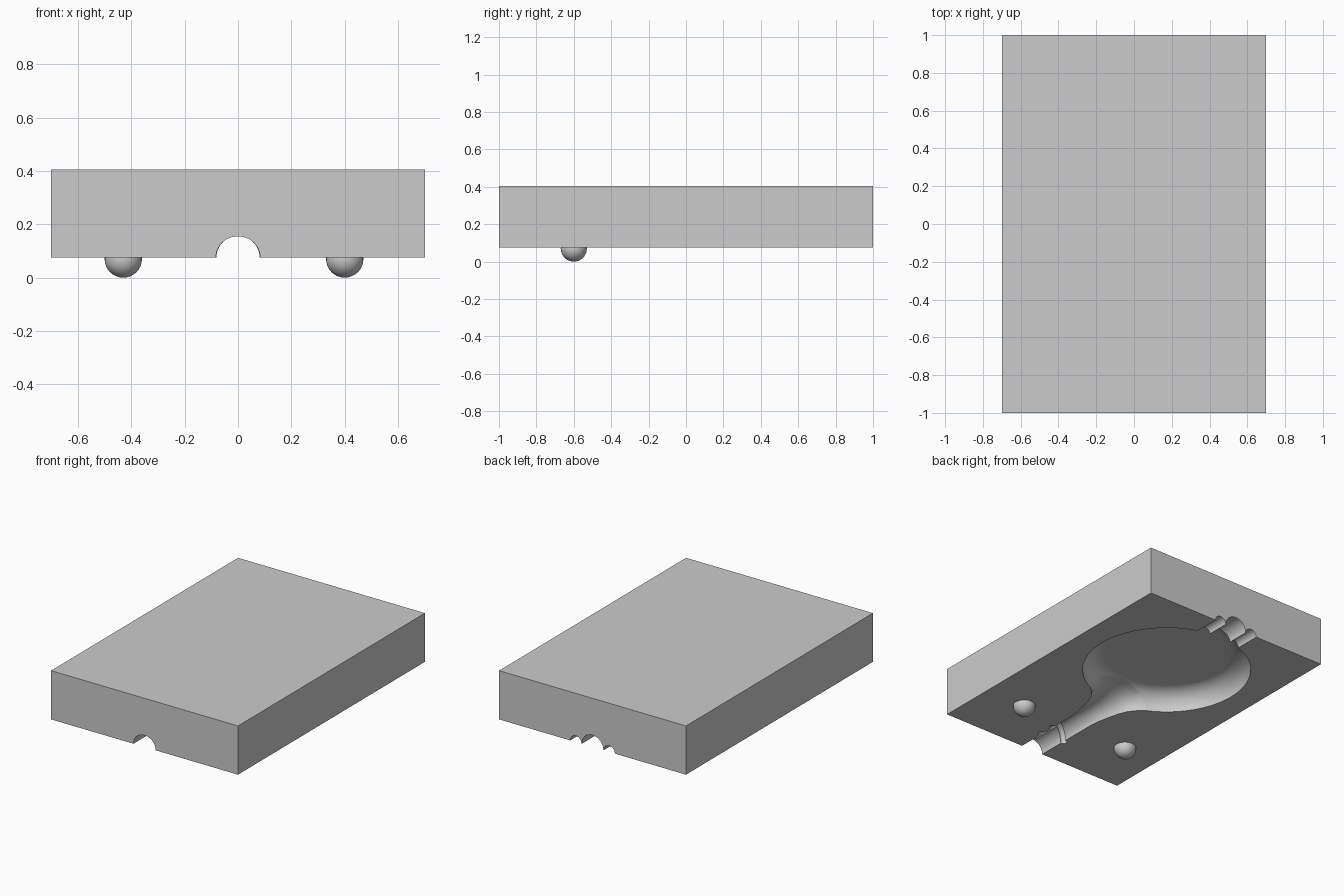
import bpy, bmesh
from math import pi, sin, cos, radians
from mathutils import Vector

if "Cube" in bpy.data.objects:
    bpy.data.objects.remove(bpy.data.objects["Cube"])

BASE, TOP = 0.075, 0.405      # parting face and upper face of the block
DISC_Y, DISC_R, DEPTH = 0.32, 0.53, 0.13

grey = bpy.data.materials.new("plain_grey")
grey.use_nodes = True
grey.diffuse_color = (0.6, 0.6, 0.6, 1)
grey.node_tree.nodes["Principled BSDF"].inputs["Base Color"].default_value = (0.6, 0.6, 0.6, 1)


def make(name, bm):
    bmesh.ops.recalc_face_normals(bm, faces=bm.faces)
    mesh = bpy.data.meshes.new(name)
    bm.to_mesh(mesh)
    bm.free()
    obj = bpy.data.objects.new(name, mesh)
    bpy.context.collection.objects.link(obj)
    mesh.materials.append(grey)
    return obj


def loft(name, rings):
    """Skin a closed tube through equal-length rings of points and cap both ends."""
    bm = bmesh.new()
    loops = [[bm.verts.new(p) for p in ring] for ring in rings]
    n = len(loops[0])
    for a, b in zip(loops, loops[1:]):
        for i in range(n):
            j = (i + 1) % n
            bm.faces.new((a[i], a[j], b[j], b[i]))
    bm.faces.new(loops[0])
    bm.faces.new(loops[-1])
    return make(name, bm)


def ellipse(x, y, width, depth, n=48):
    return [(x + width * cos(2 * pi * i / n), y, BASE + depth * sin(2 * pi * i / n)) for i in range(n)]


def circle(radius, z, n=96):
    return [(radius * cos(2 * pi * i / n), DISC_Y + radius * sin(2 * pi * i / n), z) for i in range(n)]


def ball(name, x, y, z, radius):
    bm = bmesh.new()
    bmesh.ops.create_uvsphere(bm, u_segments=32, v_segments=16, radius=radius)
    bmesh.ops.translate(bm, verts=bm.verts, vec=(x, y, z))
    return make(name, bm)


# Solid block
bm = bmesh.new()
bmesh.ops.create_cube(bm, size=1)
bmesh.ops.scale(bm, verts=bm.verts, vec=(1.4, 2, TOP - BASE))
bmesh.ops.translate(bm, verts=bm.verts, vec=(0, 0, (TOP + BASE) / 2))
block = make("mould_block", bm)

# Round cavity with a flat floor and rounded wall
rings = [circle(DISC_R, BASE - 0.05)]
for k in range(13):
    a = radians(90 * k / 12)
    rings.append(circle(DISC_R - DEPTH * (1 - cos(a)), BASE + DEPTH * sin(a)))
cutters = [loft("disc_cutter", rings)]

# Neck channel flaring into the round cavity
sections = [(-1.1, .083, .08), (-.52, .083, .08), (-.45, .09, .081), (-.38, .105, .086),
            (-.3, .125, .097), (-.24, .15, .11), (-.19, .19, .12), (-.14, .25, .126), (0, .36, .128)]
cutters.append(loft("neck_cutter", [ellipse(0, *s) for s in sections]))

# Three channels leading out of the back
for name, x, r, start in (("middle", 0, .081, .6), ("left", .125, .042, .76), ("right", -.125, .042, .76)):
    cutters.append(loft(name + "_channel_cutter", [ellipse(x, y, r, r) for y in (start, 1.1)]))

# Slanted thread groove around the neck
rings = []
for k in range(33):
    a = radians(-15 + 210 * k / 32)
    out = Vector((cos(a), 0, sin(a)))
    centre = Vector((0, -0.745 + 0.05 * cos(a), BASE)) + out * 0.085
    rings.append([centre + out * 0.023 * cos(t) + Vector((0, 0.023 * sin(t), 0))
                  for t in (2 * pi * i / 16 for i in range(16))])
cutters.append(loft("thread_cutter", rings))
cutters.append(ball("thread_end_cutter", 0.09, -0.8, BASE, 0.018))

# Carve the cavity out of the block
bpy.context.view_layer.objects.active = block
for cutter in cutters:
    mod = block.modifiers.new("carve", "BOOLEAN")
    mod.operation = "DIFFERENCE"
    mod.solver = "EXACT"
    mod.object = cutter
    bpy.ops.object.modifier_apply(modifier=mod.name)
    bpy.data.objects.remove(cutter)

# Locating pins under the block
pins = [ball(side + "_locating_pin", x, -0.6, 0.07, 0.07) for side, x in (("left", 0.40), ("right", -0.43))]

# Smooth curves, sharp edges
for obj in [block] + pins:
    bpy.ops.object.select_all(action="DESELECT")
    obj.select_set(True)
    bpy.context.view_layer.objects.active = obj
    bpy.ops.object.shade_smooth_by_angle(angle=radians(30))
